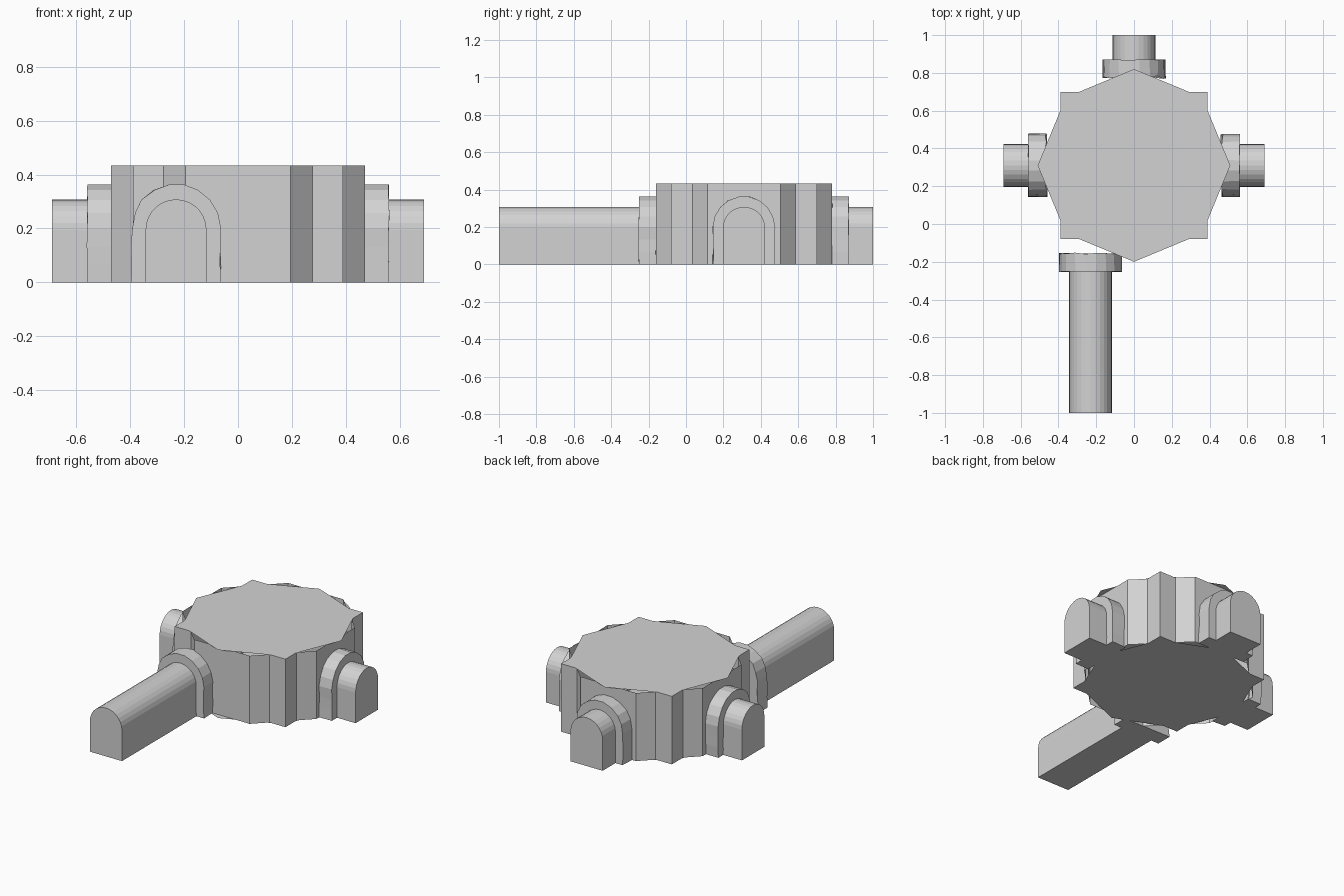
import bpy
import math
import random
from mathutils import Matrix, Vector

random.seed(4)
cube = bpy.data.objects.get("Cube")
if cube:
    bpy.data.objects.remove(cube, do_unlink=True)

stone = bpy.data.materials.new("grey stone")
stone.use_nodes = True
stone.diffuse_color = (0.65, 0.65, 0.65, 1)
stone.node_tree.nodes["Principled BSDF"].inputs["Base Color"].default_value = stone.diffuse_color

CENTRE_Y = 0.31
HEIGHT = 0.433
RADIUS = 0.51
SQUARE = 0.39


def add_object(name, verts, faces):
    mesh = bpy.data.meshes.new(name)
    mesh.from_pydata(verts, [], faces)
    mesh.materials.append(stone)
    obj = bpy.data.objects.new(name, mesh)
    bpy.context.collection.objects.link(obj)
    return obj


def four_fold(quadrant):
    """Repeat a quarter outline four times, counter-clockwise."""
    points = []
    for k in range(4):
        turn = Matrix.Rotation(k * math.pi / 2, 2)
        points += [turn @ Vector(p) for p in quadrant]
    return [(p.x, p.y + CENTRE_Y) for p in points]


# Chamber wall: an octagon merged with a square
a = RADIUS * math.cos(math.pi / 8)
b = RADIUS * math.sin(math.pi / 8)
c = a + b - SQUARE
wall = four_fold([(a, b), (SQUARE, c), (SQUARE, SQUARE), (c, SQUARE), (b, a)])
n = len(wall)
add_object("chamber_wall",
           [(x, y, z) for z in (0, HEIGHT) for x, y in wall],
           [(i, (i + 1) % n, (i + 1) % n + n, i + n) for i in range(n)])

# Floor and roof sheets: the octagon turned to put its points on the axes
d = (RADIUS - SQUARE) / math.tan(math.pi / 8)
sheet = four_fold([(RADIUS, 0), (SQUARE, d), (SQUARE, SQUARE), (d, SQUARE)])
order = list(range(len(sheet)))
add_object("chamber_roof", [(x, y, HEIGHT) for x, y in sheet], [order])
add_object("chamber_floor", [(x, y, 0) for x, y in sheet], [order[::-1]])


def arch(name, origin, angle, half, spring, near, far, segments, rough=0.0):
    """Solid round-topped block running outwards from origin along angle."""
    profile = [(half, 0), (half, spring / 3), (half, spring * 2 / 3)]
    for i in range(segments + 1):
        t = math.pi * i / segments
        profile.append((half * math.cos(t), spring + half * math.sin(t)))
    profile += [(-half, spring * 2 / 3), (-half, spring / 3), (-half, 0)]
    place = Matrix.Translation((*origin, 0)) @ Matrix.Rotation(angle, 4, 'Z')
    verts = []
    for depth, wobble in ((near, rough), (far, rough * 0.25)):
        for y, z in profile:
            x = depth + random.uniform(-wobble, wobble)
            y += random.uniform(-rough, rough) * 0.4
            verts.append(place @ Vector((x, y, z)))
    m = len(profile)
    faces = [(i, i + m, (i + 1) % m + m, (i + 1) % m) for i in range(m)]
    # Faces run anticlockwise seen from outside
    faces = [f[::1] for f in faces]
    faces += [tuple(range(m))[::-1], tuple(range(m, 2 * m))]
    return add_object(name, verts, faces)


# Passages: name, origin, direction, collar start, collar end, passage end
centre = (0, CENTRE_Y)
passages = [
    ("left", centre, 0, 0.465, 0.56, 0.69),
    ("back", centre, 90, 0.465, 0.56, 0.69),
    ("right", centre, 180, 0.465, 0.56, 0.69),
    ("front", (-0.23, 0), 270, 0.155, 0.253, 1.0),
]
for side, origin, degrees, start, rim, end in passages:
    angle = math.radians(degrees)
    arch(side + "_collar", origin, angle, 0.165, 0.2, start, rim, 9, 0.008)
    arch(side + "_passage", origin, angle, 0.113, 0.195, rim - 0.02, end, 14)
